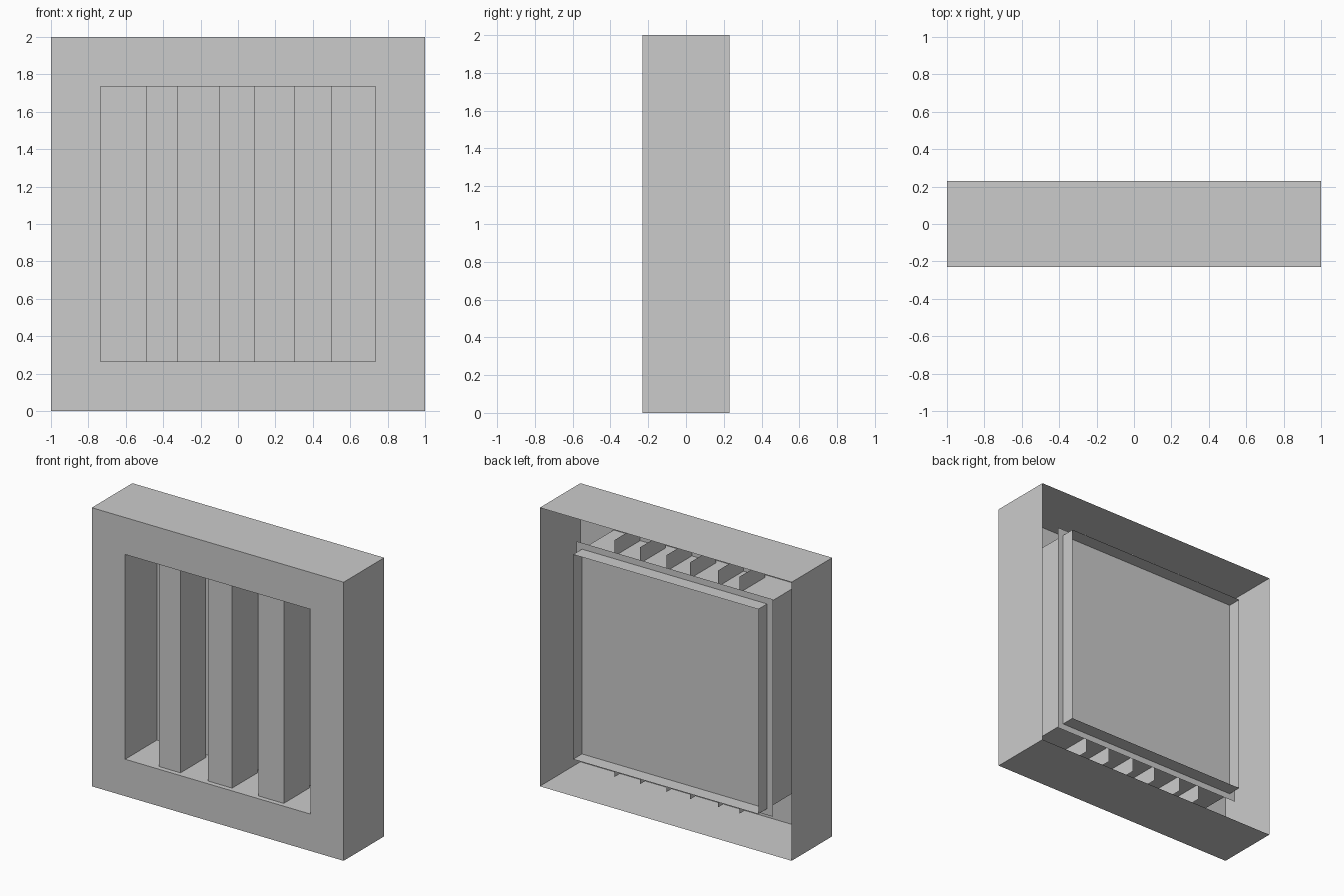
import bpy
import bmesh

cube = bpy.data.objects.get("Cube")
if cube:
    bpy.data.objects.remove(cube, do_unlink=True)

# Main sizes
FRONT, BACK = -0.23, 0.23
MID = 1.0            # height of the centre
OUTER = 1.0          # half width of the casing
OPENING = 0.735      # half width of the window opening
PANE = 0.78          # half width of the back pane
PANE_Y = 0.13

grey = bpy.data.materials.new("plain_grey")
grey.use_nodes = True
colour = (0.6, 0.6, 0.6, 1)
grey.diffuse_color = colour
grey.node_tree.nodes["Principled BSDF"].inputs["Base Color"].default_value = colour


def square(bm, half, y):
    """Four corners of an upright square, centred on the casing."""
    corners = ((-1, -1), (1, -1), (1, 1), (-1, 1))
    return [bm.verts.new((half * x, y, MID + half * z)) for x, z in corners]


def bridge(bm, a, b, closed=True):
    """Join two rows of points with flat faces."""
    for i in range(len(a) if closed else len(a) - 1):
        j = (i + 1) % len(a)
        bm.faces.new((a[i], a[j], b[j], b[i]))


def finish(bm, name):
    mesh = bpy.data.meshes.new(name)
    bm.to_mesh(mesh)
    bm.free()
    mesh.materials.append(grey)
    obj = bpy.data.objects.new(name, mesh)
    bpy.context.collection.objects.link(obj)


# Thin casing, open at the back: outer walls, front face, window sleeve
bm = bmesh.new()
rear_edge = square(bm, OUTER, BACK)
front_edge = square(bm, OUTER, FRONT)
window_edge = square(bm, OPENING, FRONT)
sleeve_end = square(bm, OPENING, BACK)
bridge(bm, front_edge, rear_edge)
bridge(bm, window_edge, front_edge)
bridge(bm, sleeve_end, window_edge)
bmesh.ops.recalc_face_normals(bm, faces=bm.faces)
if sum(f.normal.y for f in bm.faces) > 0:
    bmesh.ops.reverse_faces(bm, faces=bm.faces)
finish(bm, "casing")

# Flat pane closing the sleeve
bm = bmesh.new()
bm.faces.new(square(bm, PANE, PANE_Y))
finish(bm, "back_pane")

# Upright bars: channels open at the back and at both ends
bars = {"right_bar": (-0.49, -0.32),
        "middle_bar": (-0.10, 0.09),
        "left_bar": (0.30, 0.50)}
for name, (x0, x1) in bars.items():
    bm = bmesh.new()
    path = ((x0, 0.095), (x0, -0.195), (x1, -0.195), (x1, 0.095))
    low, high = ([bm.verts.new((x, y, z)) for x, y in path]
                 for z in (0.15, 1.85))
    bridge(bm, low, high, closed=False)
    finish(bm, name)
